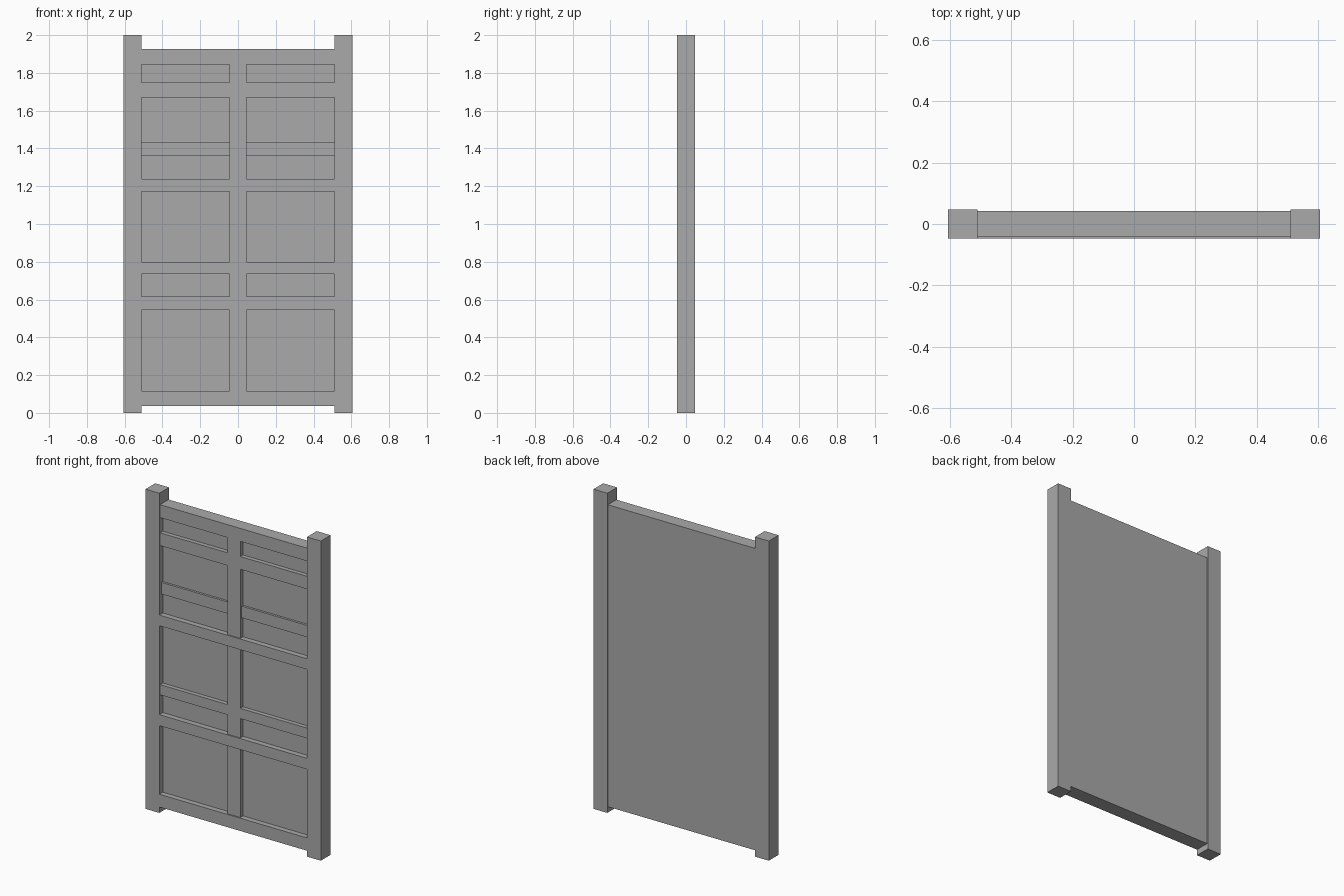
import bpy
import bmesh
from mathutils import Matrix, Vector

cube = bpy.data.objects.get("Cube")
if cube:
    bpy.data.objects.remove(cube, do_unlink=True)

# Single painted finish
paint = bpy.data.materials.new("grey_paint")
paint.use_nodes = True
GREY = (0.4, 0.4, 0.4, 1.0)
paint.diffuse_color = GREY
paint.node_tree.nodes["Principled BSDF"].inputs["Base Color"].default_value = GREY


def box(name, x, y, z):
    """Box from (min, max) ranges along each axis."""
    lo, hi = (Vector(c) for c in zip(x, y, z))
    bm = bmesh.new()
    bmesh.ops.create_cube(bm, size=1, matrix=Matrix.Translation((lo + hi) / 2) @ Matrix.Diagonal((*(hi - lo), 1)))
    mesh = bpy.data.meshes.new(name)
    bm.to_mesh(mesh)
    bm.free()
    mesh.materials.append(paint)
    obj = bpy.data.objects.new(name, mesh)
    bpy.context.collection.objects.link(obj)
    return obj


INNER, OUTER = 0.511, 0.607   # post inner and outer x
DEPTH = 0.048                 # half depth of the posts
BACK = 0.043                  # back of the panel
PANEL, SLAT, MID = -0.014, -0.028, -0.041   # front planes, deepest first
SPAN = (-INNER, INNER)

# Side posts
box("left_post", (INNER, OUTER), (-DEPTH, DEPTH), (0, 2))
box("right_post", (-OUTER, -INNER), (-DEPTH, DEPTH), (0, 2))

# Backing panel
box("back_panel", SPAN, (PANEL, BACK), (0.037, 1.926))

# Main rails, flush with the posts
for name, z in (("bottom_rail", (0.037, 0.117)),
                ("lower_rail", (0.546, 0.615)),
                ("lock_rail", (1.171, 1.238))):
    box(name, SPAN, (-DEPTH, BACK), z)

# Secondary rails, slightly set back
box("top_rail", SPAN, (MID, BACK), (1.845, 1.926))
box("upper_rail", SPAN, (MID, PANEL), (1.67, 1.75))
box("middle_rail", SPAN, (MID, PANEL), (0.80, 0.736)[::-1])

# Thin slat behind the upper centre bar
box("upper_slat", SPAN, (SLAT, PANEL), (1.362, 1.435))

# Centre bars between the main rails
for name, z in (("lower_centre_bar", (0.117, 0.546)),
                ("middle_centre_bar", (0.615, 1.171)),
                ("upper_centre_bar", (1.238, 1.845))):
    box(name, (-0.045, 0.045), (MID, PANEL), z)
